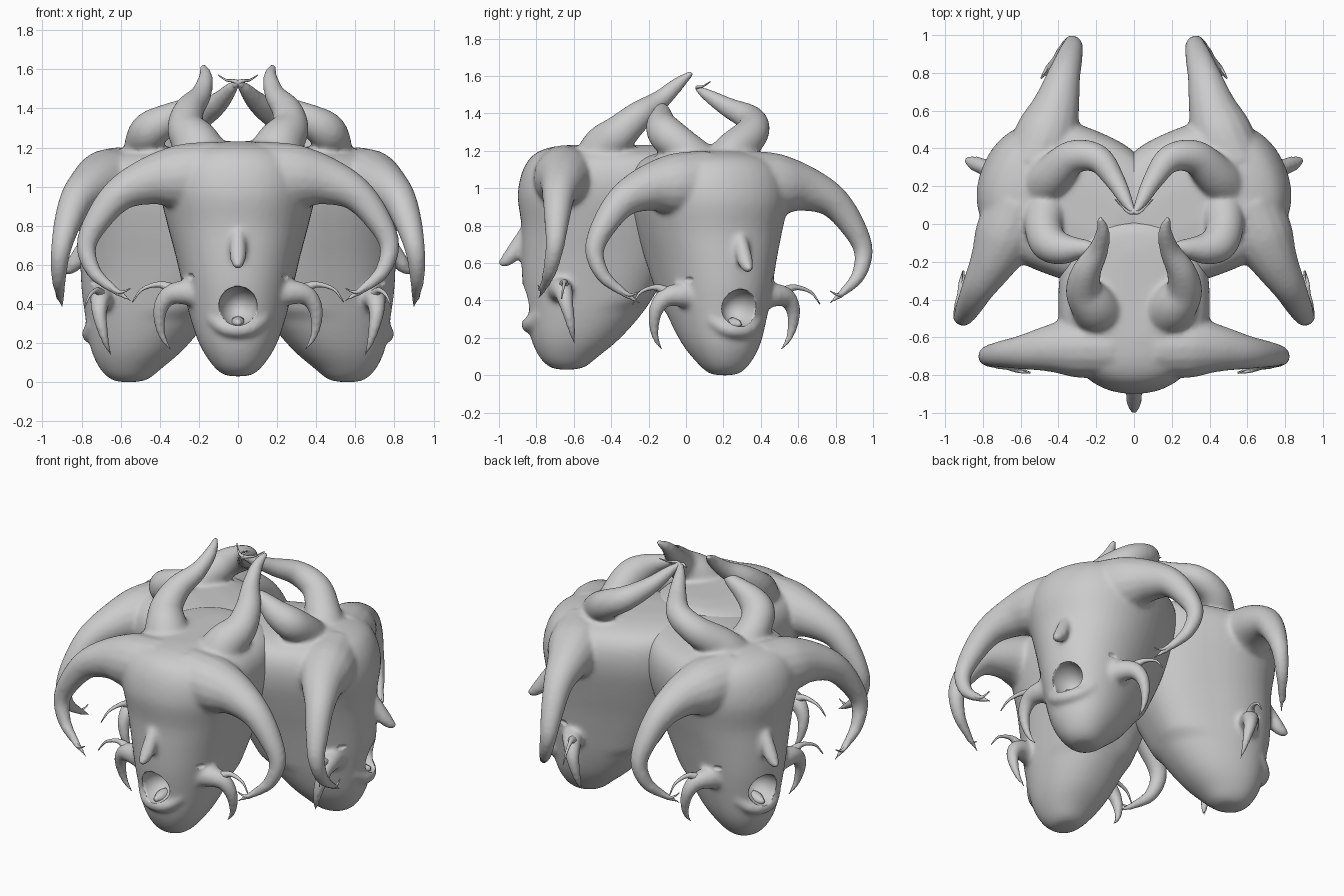
import bpy, bmesh
from math import sin, cos, pi, radians
from mathutils import Vector, Matrix

if "Cube" in bpy.data.objects:
    bpy.data.objects.remove(bpy.data.objects["Cube"])


def loft(bm, rings):
    """Skin a list of closed point rings and cap both ends."""
    loops = [[bm.verts.new(p) for p in r] for r in rings]
    n = len(loops[0])
    for a, b in zip(loops, loops[1:]):
        for i in range(n):
            bm.faces.new((a[i], a[(i + 1) % n], b[(i + 1) % n], b[i]))
    bm.faces.new(loops[0][::-1])
    bm.faces.new(loops[-1])


def catmull(pts, steps):
    """Smooth interpolation through 4-component points."""
    p = [Vector(q) for q in pts]
    p = [2 * p[0] - p[1]] + p + [2 * p[-1] - p[-2]]
    out = []
    for a, b, c, d in zip(p, p[1:], p[2:], p[3:]):
        for k in range(steps):
            t = k / steps
            out.append(0.5 * (2 * b + (c - a) * t + (2 * a - 5 * b + 4 * c - d) * t * t
                              + (3 * b - a - 3 * c + d) * t ** 3))
    return out + [p[-2]]


def tube(bm, pts, side=1, sides=16, steps=6):
    """Tapering horn along (x, y, z, radius) points; side=-1 mirrors it in x."""
    path = catmull([(x * side, y, z, r) for x, y, z, r in pts], steps)
    pos = [Vector(q[:3]) for q in path]
    rings, u = [], None
    for i, c in enumerate(pos):
        t = (pos[min(i + 1, len(pos) - 1)] - pos[max(i - 1, 0)]).normalized()
        u = t.orthogonal() if u is None else u - t * u.dot(t)
        u.normalize()
        v = t.cross(u)
        r = max(path[i][3], 0.003)
        rings.append([c + r * (cos(2 * pi * k / sides) * u + sin(2 * pi * k / sides) * v)
                      for k in range(sides)])
    loft(bm, rings)


def finish(bm, name):
    bmesh.ops.recalc_face_normals(bm, faces=bm.faces)
    me = bpy.data.meshes.new(name)
    bm.to_mesh(me)
    bm.free()
    for f in me.polygons:
        f.use_smooth = True
    ob = bpy.data.objects.new(name, me)
    bpy.context.collection.objects.link(ob)
    return ob


# skull cross-sections: height, front y, back y, half width
sections = [(0.03, -0.67, -0.61, 0.035), (0.045, -0.73, -0.54, 0.085), (0.10, -0.785, -0.47, 0.14),
            (0.20, -0.83, -0.35, 0.20), (0.35, -0.855, -0.22, 0.25), (0.50, -0.875, -0.13, 0.285),
            (0.65, -0.88, -0.06, 0.32), (0.80, -0.88, -0.02, 0.36), (0.95, -0.90, 0.02, 0.395),
            (1.06, -0.885, 0.02, 0.40), (1.14, -0.85, 0.02, 0.375), (1.19, -0.80, 0.01, 0.32),
            (1.22, -0.72, -0.04, 0.22), (1.232, -0.62, -0.14, 0.10)]
big_horn = [(0.10, -0.65, 1.07, 0.165), (0.30, -0.65, 1.05, 0.165), (0.45, -0.66, 1.03, 0.125),
            (0.60, -0.68, 0.965, 0.09), (0.71, -0.69, 0.84, 0.07), (0.775, -0.70, 0.70, 0.052),
            (0.74, -0.725, 0.57, 0.04), (0.65, -0.755, 0.485, 0.026), (0.53, -0.79, 0.405, 0.008)]
tusk = [(0.18, -0.67, 0.45, 0.08), (0.27, -0.67, 0.46, 0.065), (0.35, -0.655, 0.445, 0.052),
        (0.395, -0.64, 0.38, 0.04), (0.40, -0.62, 0.29, 0.028), (0.38, -0.605, 0.22, 0.019),
        (0.34, -0.595, 0.16, 0.008)]
nose = [(0, -0.84, 0.80, 0.03), (0, -0.885, 0.72, 0.04), (0, -0.935, 0.64, 0.042),
        (0, -0.975, 0.605, 0.03), (0, -1.0, 0.595, 0.016)]
lip = [(-0.14, -0.78, 0.33, 0.03), (-0.07, -0.825, 0.28, 0.04), (0, -0.84, 0.27, 0.042),
       (0.07, -0.825, 0.28, 0.04), (0.14, -0.78, 0.33, 0.03)]

# crown horns, given in world positions for the right half
front_crown = [(0.17, -0.47, 1.11, 0.155), (0.215, -0.43, 1.22, 0.125), (0.265, -0.35, 1.30, 0.098),
               (0.25, -0.25, 1.39, 0.078), (0.19, -0.14, 1.47, 0.055),
               (0.165, -0.04, 1.56, 0.037), (0.18, 0.035, 1.62, 0.016)]
rear_crown = [(0.48, 0.20, 1.10, 0.14), (0.43, 0.26, 1.20, 0.11), (0.32, 0.355, 1.30, 0.09),
              (0.19, 0.345, 1.37, 0.075), (0.10, 0.23, 1.43, 0.055), (0.04, 0.12, 1.495, 0.036),
              (0.0, 0.05, 1.54, 0.016)]
inner_crown = [(0.47, 0.08, 1.12, 0.12), (0.48, -0.02, 1.22, 0.10), (0.45, -0.10, 1.285, 0.10),
               (0.38, -0.13, 1.335, 0.085), (0.30, -0.13, 1.385, 0.06), (0.23, -0.13, 1.42, 0.04),
               (0.17, -0.15, 1.44, 0.016)]

# mouth cavity and cheek hollows
bm = bmesh.new()
for x, y, z, sx, sy, sz in [(0, -0.87, 0.39, 0.10, 0.15, 0.10),
                            (0.275, -0.76, 0.54, 0.05, 0.06, 0.028),
                            (-0.275, -0.76, 0.54, 0.05, 0.06, 0.028)]:
    bmesh.ops.create_uvsphere(bm, u_segments=32, v_segments=20, radius=1,
                              matrix=Matrix.Translation((x, y, z)) @ Matrix.Diagonal((sx, sy, sz, 1)))
cutter = finish(bm, "mouth_cutter")
cutter.hide_render = True


def make_head(name, crowns):
    """Skull with side horns, tusks, nose, lip and crown horns fused into one skin."""
    bm = bmesh.new()
    rings = []
    for z, yf, yb, w in catmull(sections, 3):
        c, h, ring = (yf + yb) / 2, (yb - yf) / 2, []
        for k in range(48):
            a = 2 * pi * k / 48
            e = 2 / (2.8 if sin(a) > 0 and z > 0.4 else 2.2)
            ring.append((w * abs(cos(a)) ** e * (1 if cos(a) > 0 else -1),
                         c + h * abs(sin(a)) ** e * (1 if sin(a) > 0 else -1), z))
        rings.append(ring)
    loft(bm, rings)
    for s in (1, -1):
        tube(bm, big_horn, s)
        tube(bm, tusk, s)
    tube(bm, nose)
    tube(bm, lip)
    for c in crowns:
        tube(bm, c, 1, 20, 8)
    head = finish(bm, name)
    m = head.modifiers.new("fuse", 'REMESH')
    m.mode, m.voxel_size, m.use_smooth_shade = 'VOXEL', 0.013, True
    sm = head.modifiers.new("soften", 'SMOOTH')
    sm.factor, sm.iterations = 0.5, 12
    b = head.modifiers.new("mouth", 'BOOLEAN')
    b.operation, b.object, b.solver = 'DIFFERENCE', cutter, 'EXACT'
    dg = bpy.context.evaluated_depsgraph_get()
    me = bpy.data.meshes.new_from_object(head.evaluated_get(dg))
    head.modifiers.clear()
    head.data = me
    for f in me.polygons:
        f.use_smooth = True
    return head


# placement of the right head; its crown horns go back to head space
place = Matrix.Translation((-0.033, -0.033, -0.03)) @ Matrix.Rotation(radians(112), 4, 'Z')
inv = place.inverted()


def to_head(pts):
    return [(*(inv @ Vector(p[:3])), p[3]) for p in pts]


front = make_head("front_head", [front_crown, [(-x, y, z, r) for x, y, z, r in front_crown]])
right = make_head("right_head", [to_head(rear_crown), to_head(inner_crown)])
right.matrix_world = place

# thin spurs on side horns and tusks, and a tongue bump
bm = bmesh.new()
for s in (1, -1):
    tube(bm, [(0.33, -0.655, 0.47, 0.035), (0.40, -0.65, 0.50, 0.016), (0.49, -0.655, 0.475, 0.008),
              (0.54, -0.665, 0.41, 0.003)], s, 8, 4)
    tube(bm, [(0.69, -0.745, 0.52, 0.02), (0.62, -0.775, 0.465, 0.012), (0.58, -0.785, 0.465, 0.006),
              (0.55, -0.79, 0.48, 0.003)], s, 8, 4)
tube(bm, [(0, -0.74, 0.30, 0.04), (0, -0.80, 0.30, 0.035), (0, -0.85, 0.305, 0.012)], 1, 8, 4)
spurs = finish(bm, "front_spurs")
right_spurs = bpy.data.objects.new("right_spurs", spurs.data)
right_spurs.matrix_world = place
bpy.context.collection.objects.link(right_spurs)

# left side is the mirror of the right
mirror = Matrix.Diagonal((-1, 1, 1, 1))
for src, name in ((right, "left_head"), (right_spurs, "left_spurs")):
    me = src.data.copy()
    me.transform(mirror @ place)
    me.flip_normals()
    bpy.context.collection.objects.link(bpy.data.objects.new(name, me))

# fine whiskers at the rear crown tips
for name, s in (("right", 1), ("left", -1)):
    bm = bmesh.new()
    tube(bm, [(0.02, 0.08, 1.52, 0.02), (-0.02, 0.06, 1.54, 0.01), (-0.06, 0.09, 1.545, 0.006),
              (-0.10, 0.13, 1.57, 0.003)], s, 8, 4)
    finish(bm, f"tip_whisker_{name}")
bpy.data.objects.remove(cutter)
